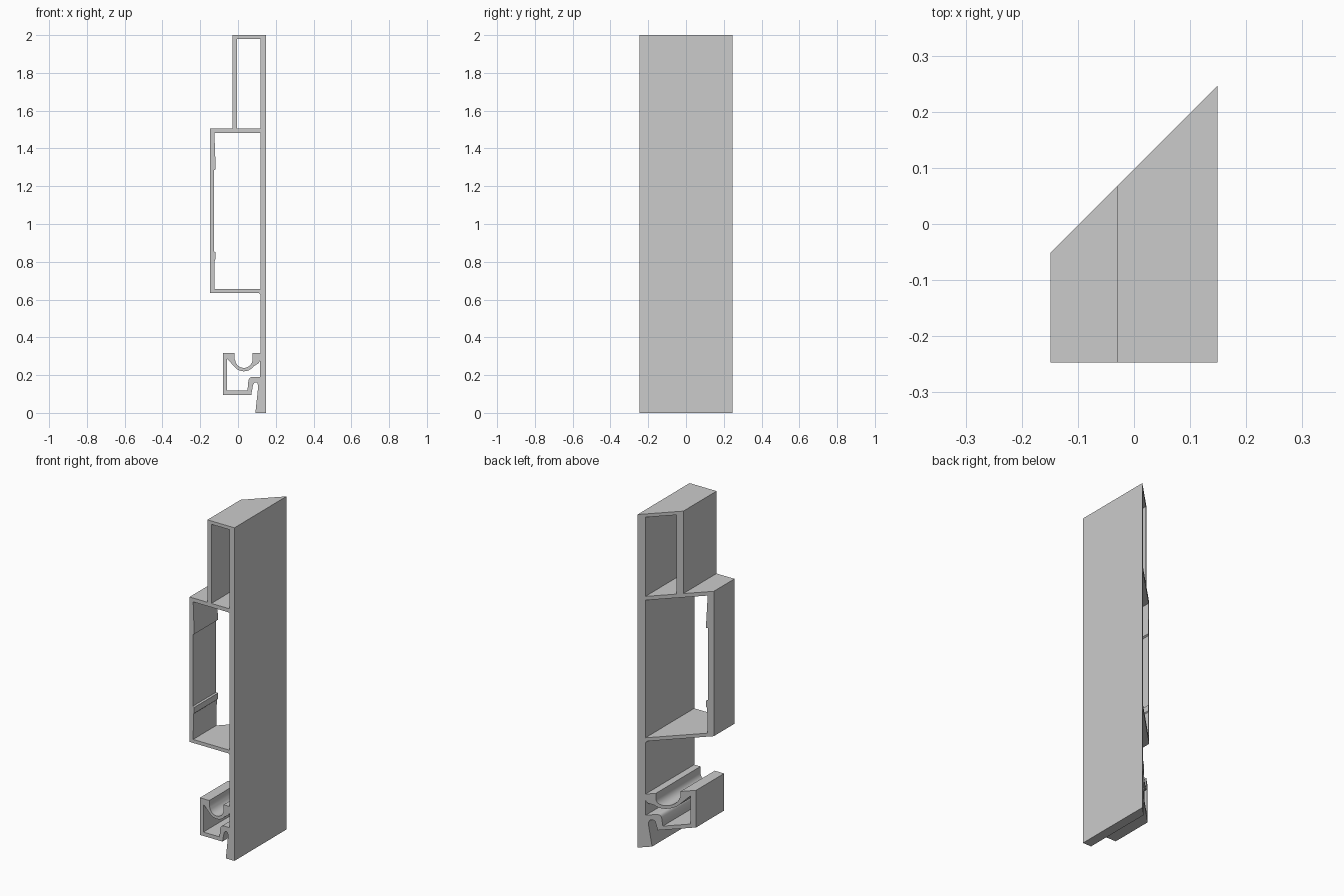
import bpy, bmesh, math

if "Cube" in bpy.data.objects:
    bpy.data.objects.remove(bpy.data.objects["Cube"])

FRONT = -0.247      # square-cut end
MITRE = 0.098       # back end follows y = x + MITRE


def arc(cx, cz, r, a0, a1, n):
    """Points on an arc, angles in degrees."""
    return [(cx + r * math.cos(math.radians(a0 + (a1 - a0) * i / n)),
             cz + r * math.sin(math.radians(a0 + (a1 - a0) * i / n)))
            for i in range(n + 1)]


def mitred_extrusion(name, loops):
    """Extrude a section (outline + holes) along y, with a 45 degree back cut."""
    bm = bmesh.new()
    front_edges, back_edges = [], []
    for loop in loops:
        f = [bm.verts.new((x, FRONT, z)) for x, z in loop]
        b = [bm.verts.new((x, x + MITRE, z)) for x, z in loop]
        n = len(loop)
        for i in range(n):
            j = (i + 1) % n
            bm.faces.new((f[i], f[j], b[j], b[i]))
            front_edges.append(bm.edges.get((f[i], f[j])))
            back_edges.append(bm.edges.get((b[i], b[j])))
    for edges in (front_edges, back_edges):
        bmesh.ops.triangle_fill(bm, use_beauty=True, edges=edges)
    bmesh.ops.recalc_face_normals(bm, faces=bm.faces)
    mesh = bpy.data.meshes.new(name)
    bm.to_mesh(mesh)
    bm.free()
    obj = bpy.data.objects.new(name, mesh)
    bpy.context.collection.objects.link(obj)
    bpy.context.view_layer.objects.active = obj
    obj.select_set(True)
    bpy.ops.object.shade_smooth_by_angle(angle=math.radians(30))
    return obj


# Outer outline: face wall, stepped chambers, gasket groove, drip foot
outline = [(0.149, 0.0), (0.149, 2.0), (-0.03, 2.0), (-0.03, 1.505),
           (-0.149, 1.505), (-0.149, 0.635), (0.11, 0.635), (0.118, 0.627),
           (0.118, 0.318), (0.077, 0.318), (0.077, 0.284)]
outline += arc(0.031, 0.284, 0.046, -10, -170, 12)
outline += [(-0.018, 0.284), (-0.018, 0.318), (-0.08, 0.318), (-0.08, 0.095),
            (0.07, 0.095), (0.08, 0.15)]
outline += arc(0.094, 0.15, 0.011, 150, 30, 4)
outline += [(0.107, 0.14), (0.092, 0.0)]

# Upper chamber
upper = [(-0.004, 1.505), (0.118, 1.505), (0.118, 1.98), (-0.004, 1.98)]

# Main chamber, with two small snap ridges on its left wall
main = [(-0.125, 0.656), (0.118, 0.656), (0.118, 1.482), (-0.125, 1.482),
        (-0.118, 1.29), (-0.127, 1.285), (-0.127, 0.855), (-0.118, 0.85),
        (-0.118, 0.815), (-0.123, 0.81)]

# Gasket chamber below the groove
gasket = [(-0.057, 0.118), (0.05, 0.118), (0.055, 0.17)]
gasket += arc(0.077, 0.17, 0.021, 170, 90, 5)
gasket += [(0.117, 0.191), (0.117, 0.278), (0.108, 0.262)]
gasket += arc(0.031, 0.284, 0.064, -35, -145, 10)
gasket += [(-0.047, 0.275), (-0.057, 0.285)]

mitred_extrusion("mitred_frame_section", [outline, upper, main, gasket])
